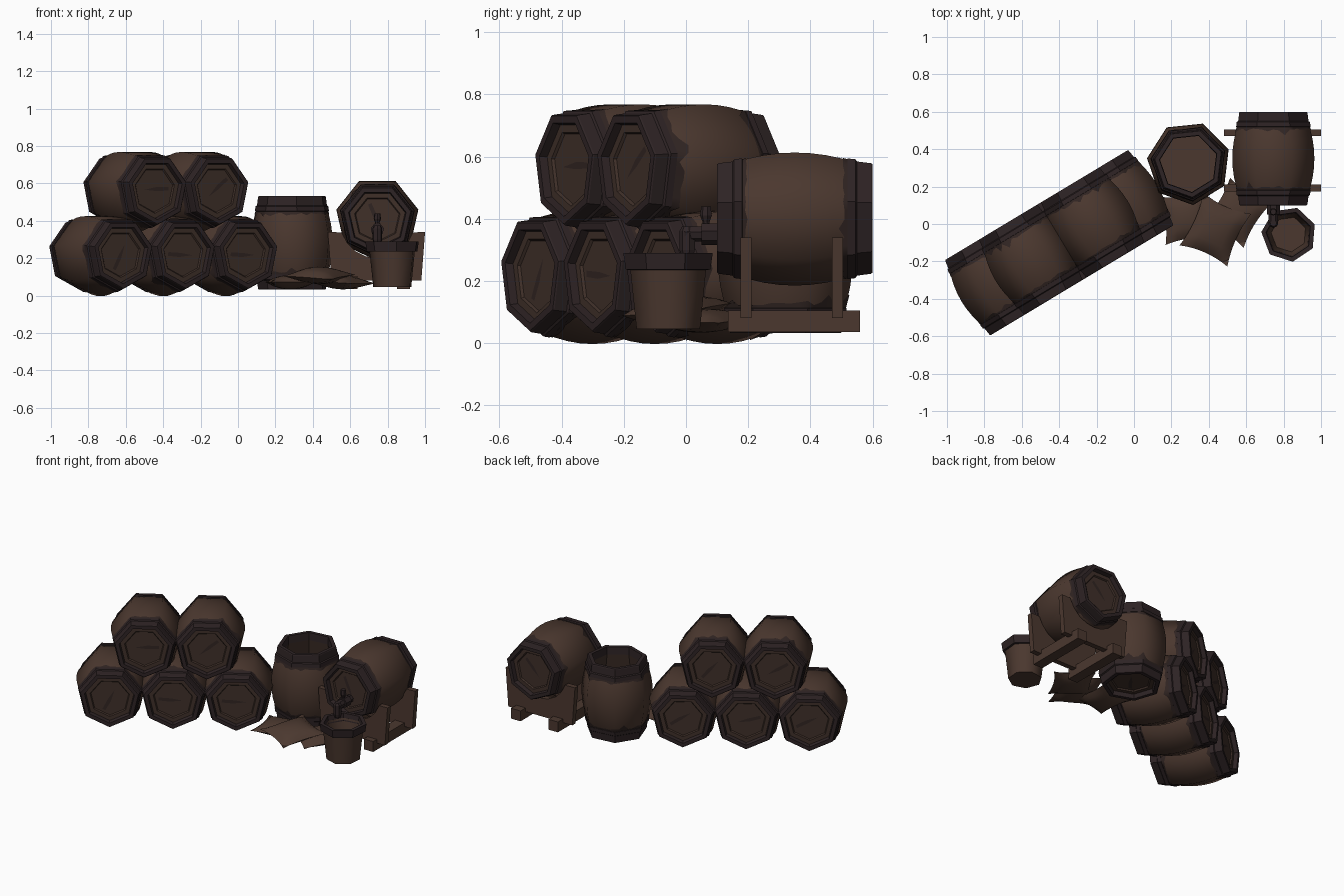
import bpy, bmesh, math, random
from mathutils import Matrix, Vector, Euler

if "Cube" in bpy.data.objects:
    bpy.data.objects.remove(bpy.data.objects["Cube"])

random.seed(4)
N = 7  # sides of every round part


def mat(name, r, g, b):
    m = bpy.data.materials.new(name)
    m.diffuse_color = (r, g, b, 1)
    m.use_nodes = True
    m.node_tree.nodes["Principled BSDF"].inputs["Base Color"].default_value = m.diffuse_color
    return m


WOOD = mat("brown wood", 0.070, 0.039, 0.028)
HEAD = mat("dark head wood", 0.050, 0.029, 0.022)
BAND = mat("dark iron band", 0.027, 0.017, 0.018)
GRIME = mat("grime", 0.030, 0.018, 0.016)
SACK = mat("sack cloth", 0.074, 0.042, 0.030)


def make(name, verts, faces, m, mx=Matrix(), smooth=0):
    me = bpy.data.meshes.new(name)
    me.from_pydata([mx @ Vector(v) for v in verts], [], faces)
    bm = bmesh.new()
    bm.from_mesh(me)
    bmesh.ops.remove_doubles(bm, verts=bm.verts, dist=1e-5)
    bmesh.ops.recalc_face_normals(bm, faces=bm.faces)
    bm.to_mesh(me)
    bm.free()
    me.materials.append(m)
    ob = bpy.data.objects.new(name, me)
    bpy.context.collection.objects.link(ob)
    if smooth:
        me.shade_smooth()
        me.set_sharp_from_angle(angle=math.radians(smooth))
    return ob


def lathe(name, prof, m, mx=Matrix(), cap0=False, cap1=False, closed=False, smooth=0):
    """Revolve (radius, z) points with N sides, one vertex at local -y."""
    verts = [(r * math.sin(2 * math.pi * k / N), -r * math.cos(2 * math.pi * k / N), z)
             for r, z in prof for k in range(N)]
    P = len(prof)
    faces = [(i * N + k, i * N + (k + 1) % N, (i + 1) % P * N + (k + 1) % N, (i + 1) % P * N + k)
             for i in range(P if closed else P - 1) for k in range(N)]
    if cap0:
        faces.append(tuple(range(N)))
    if cap1:
        faces.append(tuple(range((P - 1) * N, P * N)))
    return make(name, verts, faces, m, mx, smooth)


def box(name, lo, hi, m, mx=Matrix()):
    v = [(x, y, z) for x in (lo[0], hi[0]) for y in (lo[1], hi[1]) for z in (lo[2], hi[2])]
    f = [(0, 1, 3, 2), (4, 6, 7, 5), (0, 4, 5, 1), (2, 3, 7, 6), (0, 2, 6, 4), (1, 5, 7, 3)]
    return make(name, v, f, m, mx)


def stave_r(z):
    return 0.225 - 0.058 * (abs(z) / 0.25) ** 2


def on_side(u, r, z):
    """Point on the flat-sided barrel surface, u counted in sides."""
    k, t = int(u), u - int(u)
    a, b = [Vector((math.sin(2 * math.pi * j / N), -math.cos(2 * math.pi * j / N))) for j in (k, k + 1)]
    p = a.lerp(b, t) * r
    return (p.x, p.y, z)


def barrel(name, mx, opened=False):
    zs = [-0.2 + 0.05 * i for i in range(9)]
    lathe(name + "_staves", [(stave_r(z), z) for z in zs], WOOD, mx, smooth=60)
    for s in (-1, 1):
        # iron band with rolled rim
        rim = [(0.19, 0.165), (0.204, 0.17), (0.201, 0.195), (0.193, 0.2), (0.187, 0.245),
               (0.183, 0.25), (0.158, 0.25), (0.152, 0.222)]
        if opened and s == 1:
            rim[-1] = (0.155, 0.2)
        lathe(name + "_band", [(r, s * z) for r, z in rim], BAND, mx)
        # ragged grime next to the band
        n, verts = N * 6, []
        for i in range(n):
            e = 0.160 - random.choice((0, 0.006, 0.01, 0.015, 0.04)) * random.random()
            for z in (0.175, e):
                verts.append(on_side(i / 6, stave_r(z) + 0.003, s * z))
        make(name + "_grime", verts, [(2 * i, 2 * i + 1, (2 * i + 3) % (2 * n), (2 * i + 2) % (2 * n))
                                      for i in range(n)], GRIME, mx, smooth=60)
        # head, or open inside
        if opened and s == 1:
            lathe(name + "_inside", [(0.155, 0.2), (0.19, 0.0), (0.165, -0.15)], HEAD, mx)
            lathe(name + "_floor", [(0.166, -0.15)], WOOD, mx, cap0=True)
            continue
        lathe(name + "_head_edge", [(0.153, s * 0.222), (0.125, s * 0.222), (0.118, s * 0.212)], HEAD, mx)
        lathe(name + "_head", [(0.119, s * 0.213)], HEAD, mx, cap0=True)
        # crack in the head
        rot = mx @ Matrix.Rotation(random.random() * 6.28, 4, 'Z')
        z = s * 0.215
        make(name + "_crack", [(-0.008, -0.09, z), (0.012, -0.09, z), (0.016, -0.02, z), (0.004, 0.06, z),
                               (-0.006, -0.01, z)], [(0, 1, 2, 3, 4)], GRIME, rot)


def lying(c, axis, sz=1.0):
    z = Vector(axis).normalized()
    y = Vector((0, 0, 1))
    x = y.cross(z)
    m = Matrix((x, y, z)).transposed().to_4x4()
    return Matrix.Translation(c) @ m @ Matrix.Diagonal((1, 1, sz, 1))


# stacked barrels, row turned about 31 degrees
A = math.radians(31)
row, axis = Vector((math.cos(A), math.sin(A), 0)), Vector((math.sin(A), -math.cos(A), 0))
mid = Vector((-0.4, -0.1, 0))
for i in (-1, 0, 1):
    barrel("lower_barrel", lying(mid + row * 0.39 * i + Vector((0, 0, 0.222)), axis, 0.94))
for i in (-0.46, 0.545):
    barrel("upper_barrel", lying(mid + row * 0.385 * i + Vector((0, 0, 0.565)), axis, 0.94))

# open standing barrel and tapped barrel
barrel("open_barrel", Matrix.Translation((0.293, 0.325, 0.282)) @ Matrix.Rotation(math.radians(6), 4, 'Z'), True)
TX = 0.745
barrel("tap_barrel", lying((TX, 0.35, 0.41), (0, -1, 0)))

# cradle: two hollowed boards on two rails
arc = [(0.2 * math.sin(a), 0.4 - 0.2 * math.cos(a)) for a in [math.radians(72 - 18 * i) for i in range(9)]]
prof = [(-0.245, 0.08), (0.235, 0.08), (0.255, 0.34)] + arc + [(-0.265, 0.34)]
n = len(prof)
for y in (0.175, 0.47):
    v = [(TX + x, y + d, z) for d in (0, 0.035) for x, z in prof]
    f = [tuple(range(n)), tuple(range(n, 2 * n))] + [(i, (i + 1) % n, n + (i + 1) % n, n + i) for i in range(n)]
    make("cradle_board", v, f, WOOD)
for x in (-0.14, 0.14):
    box("cradle_rail", (TX + x - 0.035, 0.135, 0.035), (TX + x + 0.035, 0.56, 0.105), WOOD)

# tap: spout, bend, nozzle, handle
lathe("tap_spout", [(0.026, -0.01), (0.026, 0.14)], BAND, lying((TX, 0.135, 0.352), (0, -1, 0)), True, True)
lathe("tap_collar", [(0.036, 0.03), (0.036, 0.085)], BAND, lying((TX, 0.135, 0.352), (0, -1, 0)), True, True)
lathe("tap_nozzle", [(0.02, 0.275), (0.026, 0.30), (0.026, 0.36), (0.018, 0.375)], BAND,
      Matrix.Translation((TX, 0.005, 0)), True, True)
lathe("tap_handle", [(0.009, 0.37), (0.012, 0.39), (0.02, 0.41), (0.016, 0.44)], BAND,
      Matrix.Translation((TX, 0.065, 0)), True, True)

# bucket
B = Matrix.Translation((0.828, -0.055, 0)) @ Matrix.Rotation(math.radians(8), 4, 'Z')
lathe("bucket", [(0.105, 0.045), (0.128, 0.26), (0.118, 0.26), (0.095, 0.1)], WOOD, B, True, True, smooth=60)
lathe("bucket_rim", [(0.13, 0.235), (0.14, 0.237), (0.148, 0.29), (0.123, 0.29), (0.115, 0.24)], BAND, B, closed=True)


# sacks: pinched pillows with pointed corners
def sack(c, w, h, t, rot):
    mx = Matrix.Translation(c) @ Euler([math.radians(a) for a in rot]).to_matrix().to_4x4()
    g, verts, faces = 8, [], []
    for s in (-1, 1):
        o = len(verts)
        for i in range(g + 1):
            for j in range(g + 1):
                u, v = 2 * i / g - 1, 2 * j / g - 1
                z = t * ((1 - u * u) * (1 - v * v)) ** 0.6
                verts.append((w * u * (1 - 0.13 * (1 - v * v)), h * v * (1 - 0.13 * (1 - u * u)), s * z))
        faces += [(o + i * (g + 1) + j, o + i * (g + 1) + j + 1, o + (i + 1) * (g + 1) + j + 1, o + (i + 1) * (g + 1) + j)
                  for i in range(g) for j in range(g)]
    make("sack", verts, faces, SACK, mx, smooth=50)


sack((0.435, -0.03, 0.108), 0.140, 0.155, 0.045, (5, 4, -24))
sack((0.28, 0.035, 0.072), 0.13, 0.13, 0.038, (0, 0, 8))
sack((0.55, 0.06, 0.072), 0.13, 0.14, 0.038, (0, 3, -32))
